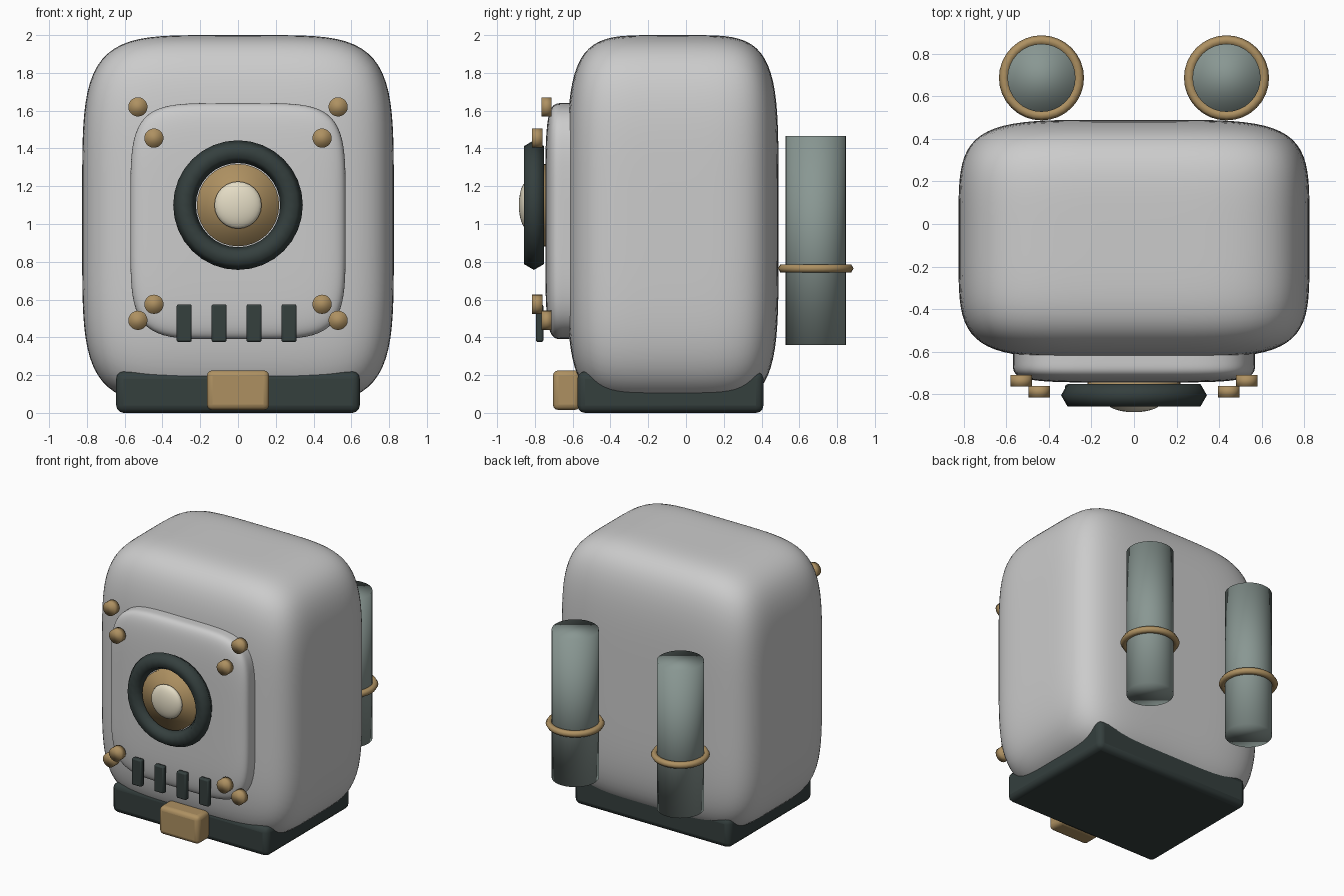
import bpy, bmesh, math

if "Cube" in bpy.data.objects:
    bpy.data.objects.remove(bpy.data.objects["Cube"])


def material(name, rgb):
    m = bpy.data.materials.new(name)
    m.diffuse_color = (*rgb, 1)
    m.use_nodes = True
    m.node_tree.nodes["Principled BSDF"].inputs["Base Color"].default_value = m.diffuse_color
    return m


GOLD = material("brass", (0.42, 0.28, 0.12))
DARK = material("dark_rubber", (0.035, 0.05, 0.048))
TANK = material("tank_metal", (0.25, 0.31, 0.29))
CREAM = material("cream_lens", (0.78, 0.72, 0.56))
FRONT = (math.pi / 2, 0, 0)  # turns a z axis part towards the front


def finish(name, mat=None, smooth=True):
    o = bpy.context.object
    o.name = name
    if mat:
        o.data.materials.append(mat)
    if smooth:
        bpy.ops.object.shade_smooth()
    return o


def soft_box(name, centre, half, power=5, cuts=27):
    """Box with swelling sides: a cube grid pushed onto a superellipsoid."""
    bpy.ops.mesh.primitive_cube_add(size=2, location=centre)
    o = finish(name, smooth=False)
    bm = bmesh.new()
    bm.from_mesh(o.data)
    bmesh.ops.subdivide_edges(bm, edges=bm.edges[:], cuts=cuts, use_grid_fill=True)
    for v in bm.verts:
        r = sum(abs(c) ** power for c in v.co) ** (1 / power)
        v.co = [c / r * h for c, h in zip(v.co, half)]
    bm.to_mesh(o.data)
    bm.free()
    bpy.ops.object.shade_smooth()
    return o


def box(name, lo, hi, mat, bevel, segments=3):
    centre = [(a + b) / 2 for a, b in zip(lo, hi)]
    bpy.ops.mesh.primitive_cube_add(size=1, location=centre)
    o = bpy.context.object
    o.scale = [b - a for a, b in zip(lo, hi)]
    bpy.ops.object.transform_apply(location=False, rotation=False, scale=True)
    mod = o.modifiers.new("bevel", "BEVEL")
    mod.width, mod.segments = bevel, segments
    finish(name, mat, smooth=False)
    bpy.ops.object.shade_smooth_by_angle(angle=math.radians(40))
    return o


def cylinder(name, centre, radius, depth, mat, rot=(0, 0, 0), sides=32):
    bpy.ops.mesh.primitive_cylinder_add(vertices=sides, radius=radius, depth=depth,
                                        location=centre, rotation=rot)
    return finish(name, mat)


def ring(name, centre, major, minor, mat, rot=(0, 0, 0), sides=32, minor_sides=6):
    bpy.ops.mesh.primitive_torus_add(major_radius=major, minor_radius=minor,
                                     major_segments=sides, minor_segments=minor_sides,
                                     location=centre, rotation=rot)
    return finish(name, mat)


# Main shell and raised front panel
soft_box("body", (0, -0.07, 1.02), (0.825, 0.56, 0.98))
soft_box("front_panel", (0, -0.63, 1.015), (0.57, 0.115, 0.625))

# Base and its front latch
box("base", (-0.645, -0.575, 0), (0.645, 0.41, 0.22), DARK, 0.04)
box("base_latch", (-0.165, -0.705, 0.015), (0.165, -0.56, 0.225), GOLD, 0.03)

# Round porthole: ring, disc and lens
ring("porthole_ring", (0, -0.805, 1.1), 0.283, 0.06, DARK, FRONT)
cylinder("porthole_disc", (0, -0.775, 1.1), 0.218, 0.09, GOLD, FRONT)
bpy.ops.mesh.primitive_uv_sphere_add(segments=24, ring_count=12, radius=1,
                                     location=(0, -0.84, 1.1), rotation=FRONT)
bpy.context.object.scale = (0.125, 0.125, 0.045)
finish("porthole_lens", CREAM)

# Vent bars
for i in range(4):
    x = -0.285 + 0.185 * i
    box(f"vent_bar_{i}", (x - 0.04, -0.795, 0.375), (x + 0.04, -0.755, 0.575), DARK, 0.01, 2)

# Outer and inner rivets at the panel corners
for x, zs, y in ((0.53, (0.49, 1.62), -0.738), (0.445, (0.575, 1.455), -0.788)):
    for side in (-1, 1):
        for z in zs:
            cylinder("rivet", (side * x, y, z), 0.051, 0.054, GOLD, FRONT, 20)

# Back tanks with brass bands
for side in (-1, 1):
    cylinder("tank", (side * 0.435, 0.687, 0.913), 0.16, 1.105, TANK)
    ring("tank_band", (side * 0.435, 0.687, 0.765), 0.176, 0.024, GOLD)
